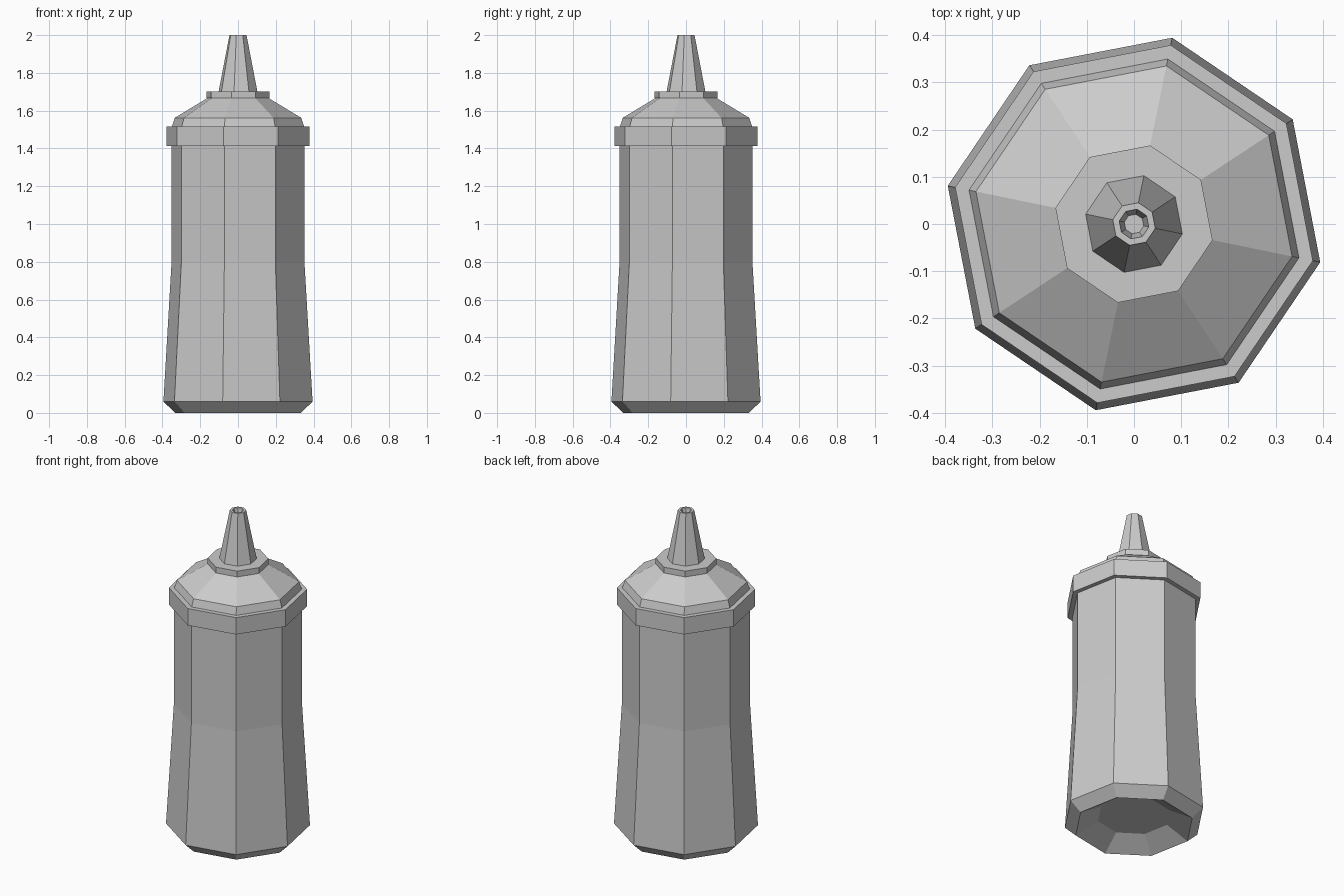
import bpy, bmesh
from math import cos, sin, pi, radians

if "Cube" in bpy.data.objects:
    bpy.data.objects.remove(bpy.data.objects["Cube"])

SIDES = 8
PHASE = radians(-11.6)


def lathe(name, profile):
    """Spin a (radius, z) profile into a closed eight-sided solid."""
    bm = bmesh.new()
    rings = []
    for r, z in profile:
        angles = [PHASE + 2 * pi * i / SIDES for i in range(SIDES)]
        rings.append([bm.verts.new((r * cos(a), r * sin(a), z)) for a in angles])
    for low, high in zip(rings, rings[1:]):
        for i in range(SIDES):
            j = (i + 1) % SIDES
            bm.faces.new((low[i], low[j], high[j], high[i]))
    bm.faces.new(rings[0][::-1])
    bm.faces.new(rings[-1])
    bmesh.ops.recalc_face_normals(bm, faces=bm.faces)
    mesh = bpy.data.meshes.new(name)
    bm.to_mesh(mesh)
    bm.free()
    obj = bpy.data.objects.new(name, mesh)
    bpy.context.collection.objects.link(obj)
    return obj


# Squeeze bottle body with a recessed base and chamfered foot
lathe("bottle_body", [(0.21, 0.07), (0.34, 0.0), (0.403, 0.06),
                      (0.359, 0.80), (0.359, 1.43)])

# Screw cap: rim, short bevel, then sloping shoulder
lathe("cap", [(0.345, 1.412), (0.387, 1.412), (0.387, 1.516), (0.357, 1.516),
              (0.342, 1.562), (0.160, 1.67)])

# Collar at the foot of the nozzle
lathe("nozzle_collar", [(0.170, 1.666), (0.170, 1.702)])

# Tapered nozzle with a small hole in the tip
lathe("nozzle", [(0.106, 1.695), (0.046, 2.0), (0.032, 2.0), (0.021, 1.94)])
